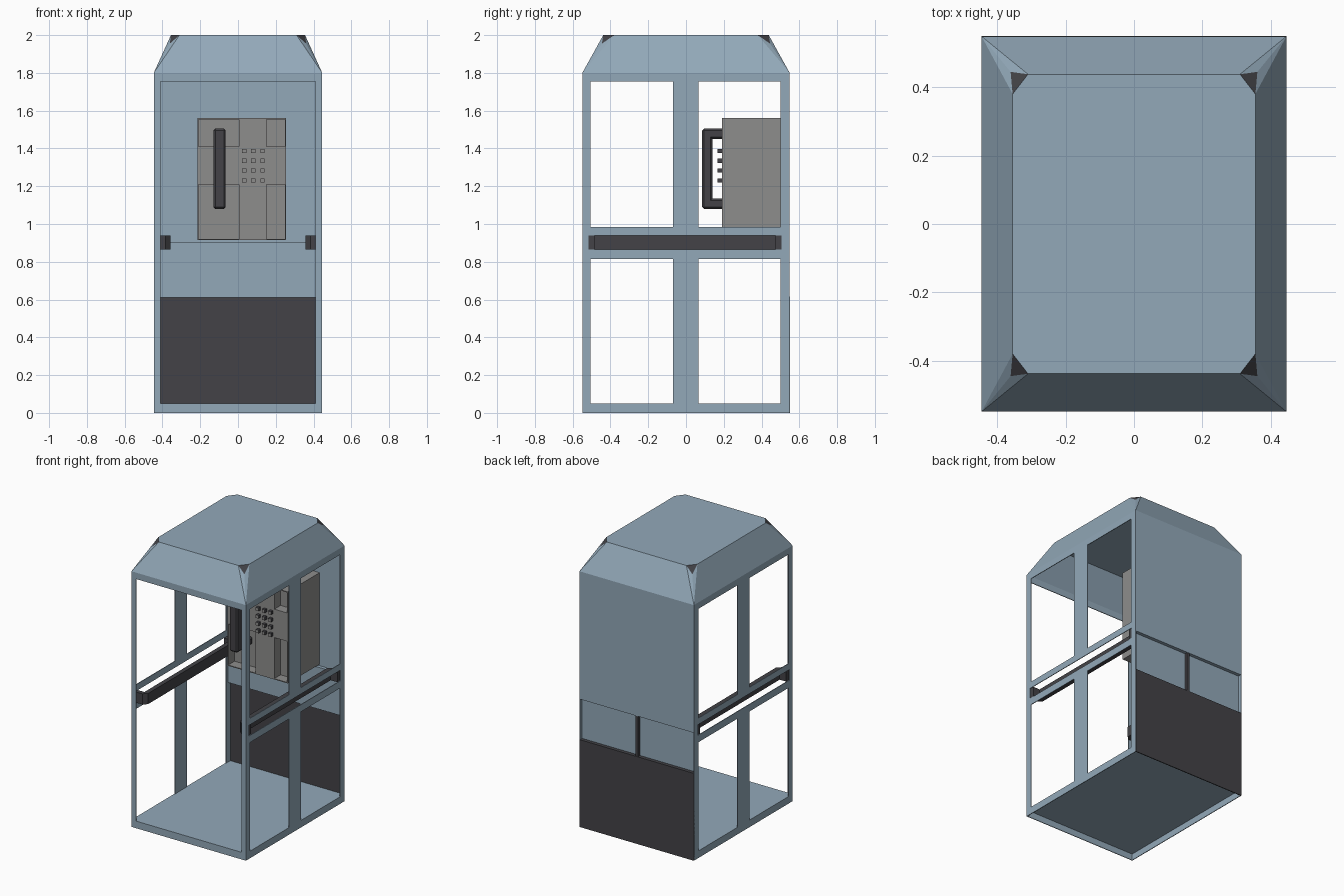
import bpy
import bmesh

old = bpy.data.objects.get("Cube")
if old:
    bpy.data.objects.remove(old, do_unlink=True)


def material(name, color):
    mat = bpy.data.materials.new(name)
    mat.use_nodes = True
    mat.diffuse_color = (*color, 1)
    mat.node_tree.nodes["Principled BSDF"].inputs["Base Color"].default_value = (*color, 1)
    return mat


BLUE = material("steel blue", (0.29, 0.395, 0.485))
DARK = material("charcoal", (0.056, 0.055, 0.063))
GREY = material("phone grey", (0.27, 0.268, 0.265))


def add_mesh(name, bm, *mats):
    mesh = bpy.data.meshes.new(name)
    bmesh.ops.recalc_face_normals(bm, faces=bm.faces)
    bm.to_mesh(mesh)
    bm.free()
    for mat in mats:
        mesh.materials.append(mat)
    obj = bpy.data.objects.new(name, mesh)
    bpy.context.collection.objects.link(obj)
    return obj


def boxes(name, mat, spans, bevel=0):
    """One object from boxes given as (x0, x1, y0, y1, z0, z1)."""
    bm = bmesh.new()
    for x0, x1, y0, y1, z0, z1 in spans:
        cube = bmesh.ops.create_cube(bm, size=1)["verts"]
        for v in cube:
            v.co = (x1 if v.co.x > 0 else x0,
                    y1 if v.co.y > 0 else y0,
                    z1 if v.co.z > 0 else z0)
    obj = add_mesh(name, bm, mat)
    if bevel:
        mod = obj.modifiers.new("Bevel", 'BEVEL')
        mod.width = bevel
        mod.segments = 1
    return obj


W, D, H = 0.446, 0.549, 1.8      # half width, half depth, eave height
IN = 0.41                        # half width of the doorway
T = 0.005                        # sheet thickness
SILL, TOP = 0.05, 1.755
BAR0, BAR1 = 0.865, 0.94         # hand bar slot
RECESS = 0.525                   # outer face of the recessed back panel

# Floor sheet, with the base hollow below it
boxes("floor", BLUE, [(-W + T, W - T, -D + T, D - T, SILL - T, SILL)])

# Door frame
boxes("front_frame", BLUE, [
    (-W, -IN, -D, -D + T, 0, H),
    (IN, W, -D, -D + T, 0, H),
    (-IN, IN, -D, -D + T, 0, SILL),
    (-IN, IN, -D, -D + T, TOP, H)])

# Thin side frames with four windows and a slot, each with a hand bar behind
for side, s in (("left", 1), ("right", -1)):
    a, b = sorted((s * (W - T), s * W))
    spans = [(a, b, -D, -0.515, BAR0, BAR1), (a, b, 0.505, D, BAR0, BAR1)]
    for z0, z1, rail0, rail1 in ((0, BAR0, SILL, 0.815), (BAR1, H, 0.985, TOP)):
        spans += [(a, b, -D, D, z0, rail0),
                  (a, b, -D, D, rail1, z1)]
        spans += [(a, b, y0, y1, rail0, rail1)
                  for y0, y1 in ((-D, -0.505), (-0.07, 0.065), (0.5, D))]
    boxes(side + "_frame", BLUE, spans)

    bm = bmesh.new()
    outline = [(W - T, -0.515), (0.385, -0.515), (0.358, -0.49),
               (0.358, 0.48), (0.385, 0.505), (W - T, 0.505),
               (W - T, 0.475), (0.39, 0.475), (0.39, -0.485), (W - T, -0.485)]
    face = bm.faces.new([bm.verts.new((s * x, y, BAR0)) for x, y in outline])
    top = bmesh.ops.extrude_face_region(bm, geom=[face])["geom"]
    bmesh.ops.translate(bm, vec=(0, 0, BAR1 - BAR0),
                        verts=[g for g in top if isinstance(g, bmesh.types.BMVert)])
    add_mesh(side + "_hand_bar", bm, DARK)

# Back wall: upper sheet, recessed middle sheet with strip, dark kick panel
boxes("upper_back_panel", BLUE, [(-W, W, D - T, D, 0.9, H),
                                 (-W + T, W - T, RECESS, D - T, 0.9, 0.9 + T)])
boxes("middle_back_panel", BLUE, [(-W + T, W - T, RECESS - T, RECESS, 0.61, 0.9 + T)])
boxes("back_strip", DARK, [(-0.01, 0.01, RECESS, D - 0.002, 0.615, 0.9)])
boxes("lower_back_panel", DARK, [(-W, W, D - T, D + 0.001, 0, 0.615),
                                 (-W + T, W - T, RECESS - T, D - T, 0.61, 0.615)])

# Hollow roof: four slopes and a lid, with small dark notched corners
bm = bmesh.new()
tx, ty, tz = 0.355, 0.438, 2.0
corners = []
for sx, sy in ((-1, -1), (1, -1), (1, 1), (-1, 1)):
    eave, notch, on_x, on_y = [
        bm.verts.new((sx * x, sy * y, z)) for x, y, z in
        ((W, D, H), (tx + 0.006, ty + 0.007, 1.955),
         (tx - 0.045, ty, tz), (tx, ty - 0.058, tz))]
    bm.faces.new((on_x, on_y, notch)).material_index = 1
    bm.faces.new((eave, notch, on_x))
    bm.faces.new((eave, notch, on_y))
    # order the two lid points along the walk around the roof
    pair = (on_y, on_x) if sx * sy > 0 and sy < 0 or sx * sy > 0 else (on_x, on_y)
    corners.append((eave, *pair))
for i, (eave, first, last) in enumerate(corners):
    next_eave, next_first, _ = corners[(i + 1) % 4]
    bm.faces.new((eave, next_eave, next_first, last))
bm.faces.new([v for c in corners for v in c[1:]])
add_mesh("roof", bm, BLUE, DARK)

# Telephone body: core plus raised front cross, leaving four deep pockets
x0, x1, z0, z1 = -0.215, 0.255, 0.915, 1.56
front, core, rim = 0.19, 0.26, 0.006
boxes("phone_body", GREY, [
    (x0, x1, core, D - T, z0, z1),
    (0.005, 0.15, front, core, z0, z1),
    (x0, x1, front, core, 1.21, 1.41),
    (x0, x1, front, core, z0, z0 + rim),
    (x0, x1, front, core, z1 - rim, z1),
    (x0, x0 + rim, front, core, z0, z1),
    (x1 - rim, x1, front, core, z0, z1)])

# Keypad: dark keys with grey caps
keys = boxes("keypad_buttons", DARK, [
    (0.022 + 0.048 * i, 0.044 + 0.048 * i, 0.166, front,
     1.22 + 0.052 * j, 1.242 + 0.052 * j)
    for i in range(3) for j in range(4)])
keys.data.materials.append(GREY)
for poly in keys.data.polygons:
    poly.material_index = int(poly.normal.y < -0.5)

# Handset: grip with ear and mouth ends resting in the phone's pockets
hx0, hx1 = -0.13, -0.065
boxes("handset", DARK, [
    (hx0, hx1, 0.085, 0.14, 1.08, 1.505),
    (hx0, hx1, 0.1, core, 1.08, 1.135),
    (hx0, hx1, 0.1, core, 1.45, 1.505)], 0.01)
